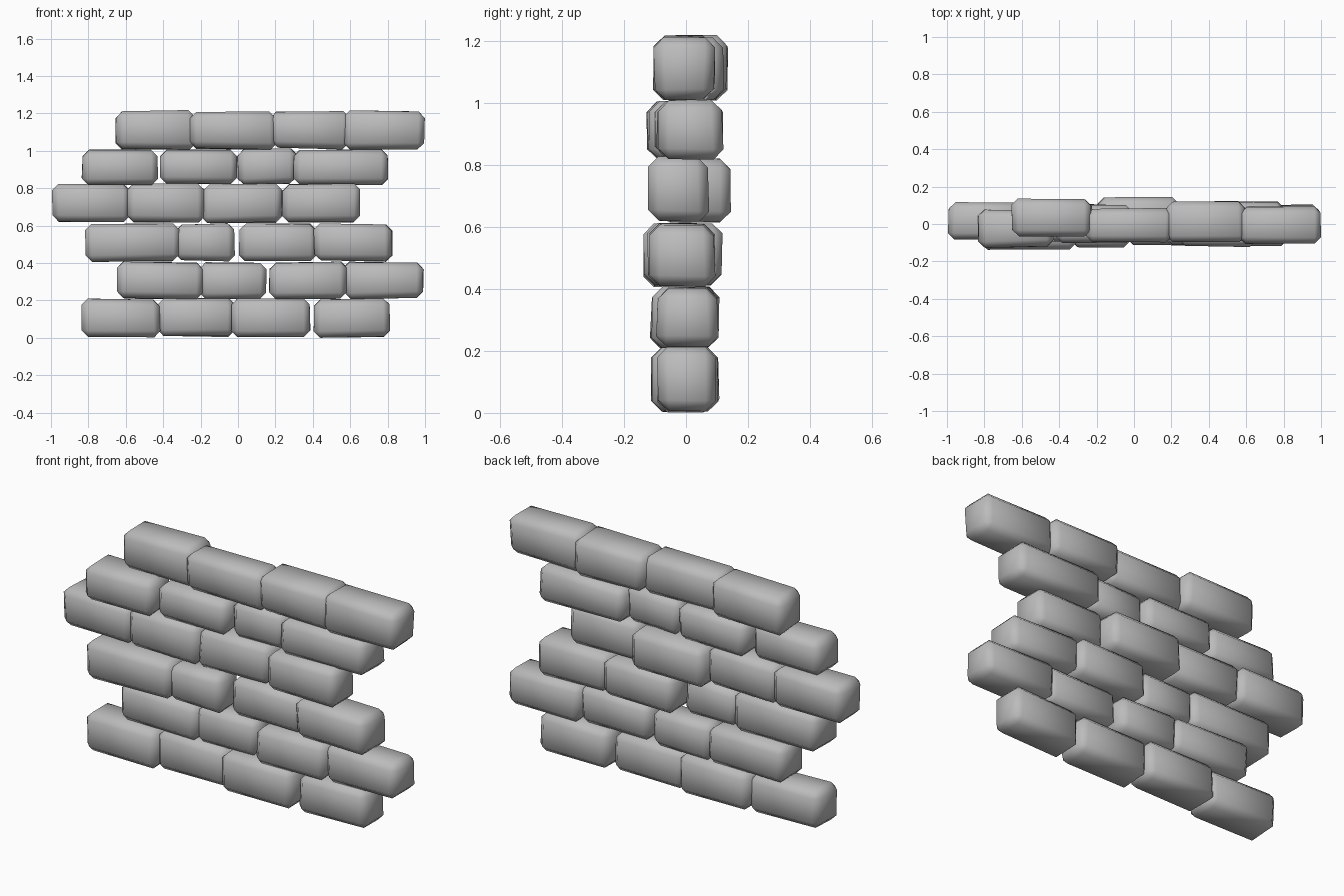
import bpy
import bmesh
import random
from mathutils import Vector

random.seed(4)

default_cube = bpy.data.objects.get("Cube")
if default_cube:
    bpy.data.objects.remove(default_cube, do_unlink=True)

# Single stone colour
stone = bpy.data.materials.new("grey stone")
stone.use_nodes = True
colour = (0.5, 0.5, 0.5, 1)
stone.diffuse_color = colour
shader = next(n for n in stone.node_tree.nodes if n.type == "BSDF_PRINCIPLED")
shader.inputs["Base Color"].default_value = colour

UNIT = 0.01      # layout below is written in hundredths
CHAMFER = 0.034
WOBBLE = 0.013

# Courses from the ground up: bottom, top, then bricks as left, right, front, back
courses = [
    (0, 21.5, [(-84, -41, -11, 9), (-44, -1, -9, 11), (-4, 39, -12, 8), (40, 82, -10, 10)]),
    (20.5, 41, [(-65, -18, -9, 11), (-21, 15.5, -8, 10), (16, 59, -12, 9), (56, 100, -10, 11)]),
    (40.5, 61.5, [(-82, -31, -14.5, 8), (-34, -1, -13, 6), (0, 43, -9, 12.5), (40, 83, -12, 10)]),
    (61, 83, [(-100, -57, -9, 12), (-60, -17, -10, 10), (-20, 24, -9, 14.5), (23, 66, -12.5, 8)]),
    (81.5, 101.5, [(-84, -42, -13, 8), (-42, 0, -11, 11), (-1, 32, -7, 8), (29, 81, -10, 12.5)]),
    (100.5, 122, [(-66, -22, -7, 14), (-26, 21, -10, 9), (17, 60, -10, 13), (56, 100, -11, 10)]),
]


def make_brick(name, low, high):
    """Chamfered block whose corners are pulled in slightly and unevenly."""
    low, high = Vector(low) * UNIT, Vector(high) * UNIT
    centre, size = (low + high) / 2, high - low
    bm = bmesh.new()
    bmesh.ops.create_cube(bm, size=1)
    for corner in bm.verts:
        for axis in range(3):
            side = 1 if corner.co[axis] > 0 else -1
            pull = random.uniform(0, WOBBLE)
            corner.co[axis] = centre[axis] + side * (size[axis] / 2 - pull)
    bmesh.ops.bevel(bm, geom=bm.edges[:], offset=CHAMFER, offset_type="OFFSET",
                    segments=1, profile=0.5, affect="EDGES", clamp_overlap=True)
    bmesh.ops.recalc_face_normals(bm, faces=bm.faces[:])
    for face in bm.faces:
        face.smooth = True
    mesh = bpy.data.meshes.new(name)
    bm.to_mesh(mesh)
    bm.free()
    mesh.materials.append(stone)
    brick = bpy.data.objects.new(name, mesh)
    bpy.context.collection.objects.link(brick)
    return brick


# Lay the wall course by course
for row, (bottom, top, bricks) in enumerate(courses, 1):
    for number, (left, right, front, back) in enumerate(bricks, 1):
        make_brick(f"course_{row}_brick_{number}",
                   (left, front, bottom), (right, back, top))
